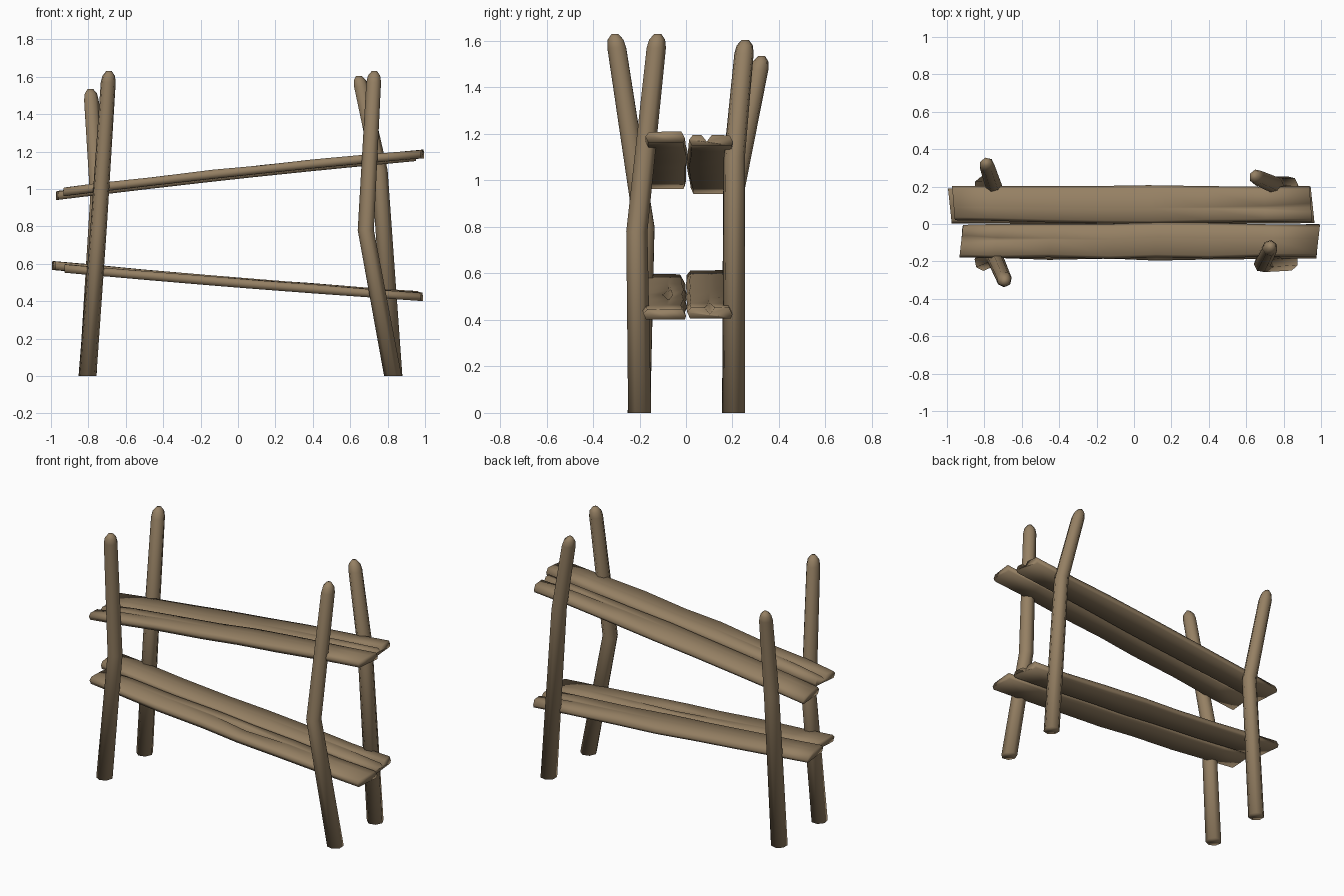
import bpy, bmesh, math, random
from mathutils import Vector

if "Cube" in bpy.data.objects:
    bpy.data.objects.remove(bpy.data.objects["Cube"])

random.seed(4)
wood = bpy.data.materials.new("weathered brown wood")
wood.diffuse_color = (0.30, 0.215, 0.125, 1)
wood.use_nodes = True
wood.node_tree.nodes["Principled BSDF"].inputs["Base Color"].default_value = wood.diffuse_color


def loft(name, rings):
    """Skin a list of rings, cap both ends, smooth shade."""
    bm = bmesh.new()
    loops = [[bm.verts.new(p) for p in ring] for ring in rings]
    n = len(loops[0])
    for a, b in zip(loops, loops[1:]):
        for i in range(n):
            j = (i + 1) % n
            bm.faces.new((a[i], a[j], b[j], b[i]))
    bm.faces.new(loops[0][::-1])
    bm.faces.new(loops[-1])
    bmesh.ops.recalc_face_normals(bm, faces=bm.faces)
    for f in bm.faces:
        f.smooth = True
    me = bpy.data.meshes.new(name)
    bm.to_mesh(me)
    bm.free()
    me.materials.append(wood)
    ob = bpy.data.objects.new(name, me)
    bpy.context.collection.objects.link(ob)
    return ob


def post(name, base, bend, top, spin):
    """Bent log with a pointed, chopped tip."""
    base, bend, top = Vector(base), Vector(bend), Vector(top)
    up = (top - bend).normalized()
    stations = [(base, 0.049), (bend, 0.045), (top - up * 0.06, 0.041), (top - up * 0.025, 0.034), (top, 0.015)]
    rings = []
    for c, r in stations:
        ring = []
        for i in range(7):
            a = spin + i * math.tau / 7
            ring.append(c + Vector((math.cos(a) * r, math.sin(a) * r * 1.04, 0)))
        rings.append(ring)
    loft(name, rings)


# Four leaning posts
post("front_left_post", (-0.805, -0.2, 0), (-0.745, -0.178, 0.80), (-0.69, -0.305, 1.63), 0.2)
post("front_right_post", (0.83, -0.2, 0), (0.685, -0.212, 0.78), (0.73, -0.122, 1.63), 0.5)
post("back_left_post", (-0.805, 0.205, 0), (-0.75, 0.205, 0.95), (-0.79, 0.325, 1.535), 0.9)
post("back_right_post", (0.83, 0.205, 0), (0.755, 0.208, 1.10), (0.645, 0.255, 1.605), 0.0)


def plank(name, left, right, y0, y1, skew, split, bow=0.008):
    """Rough board: left/right are (x, z) of the end centres.
    split = (position along, reach, position across) of a crack on top."""
    h = 0.023
    rings = []
    for t in (0, 0.1, 0.25, 0.42, 0.55, 0.7, 0.87, 1):
        s = math.sin(math.pi * t)
        x = left[0] + (right[0] - left[0]) * t
        z = left[1] + (right[1] - left[1]) * t + bow * s
        j = [random.uniform(-0.006, 0.006) for _ in range(4)]
        a, b = y0 - 0.008 * s + j[0], y1 + 0.006 * s + j[1]
        k = max(0.0, 1 - abs(t - split[0]) / split[1])
        g = a + (b - a) * split[2]
        w, d = 0.004 + 0.018 * k, 0.028 * k
        sec = [(a + 0.012, -h), (b - 0.006, -h), (b, -h * 0.3), (b - 0.016, h + j[2] * 0.5),
               (g + w, h), (g, h - d), (g - w, h), (a + 0.016, h + j[3] * 0.5), (a, h * 0.1)]
        rings.append([(x + skew * ((y - y0) / (y1 - y0) - 0.5), y, z + dz) for y, dz in sec])
    loft(name, rings)


# Upper shelf, rising to the right
plank("upper_front_plank", (-0.923, 0.985), (0.985, 1.187), -0.175, 0.0, 0.02, (0, 0.13, 0.55))
plank("upper_back_plank", (-0.965, 0.965), (0.945, 1.172), 0.015, 0.2, -0.015, (1, 0.2, 0.4))
# Lower shelf, falling to the right
plank("lower_front_plank", (-0.923, 0.575), (0.982, 0.424), -0.182, -0.005, 0.012, (0.55, 0.14, 0.6), -0.006)
plank("lower_back_plank", (-0.985, 0.59), (0.955, 0.43), 0.008, 0.195, -0.02, (1, 0.14, 0.5), -0.006)
